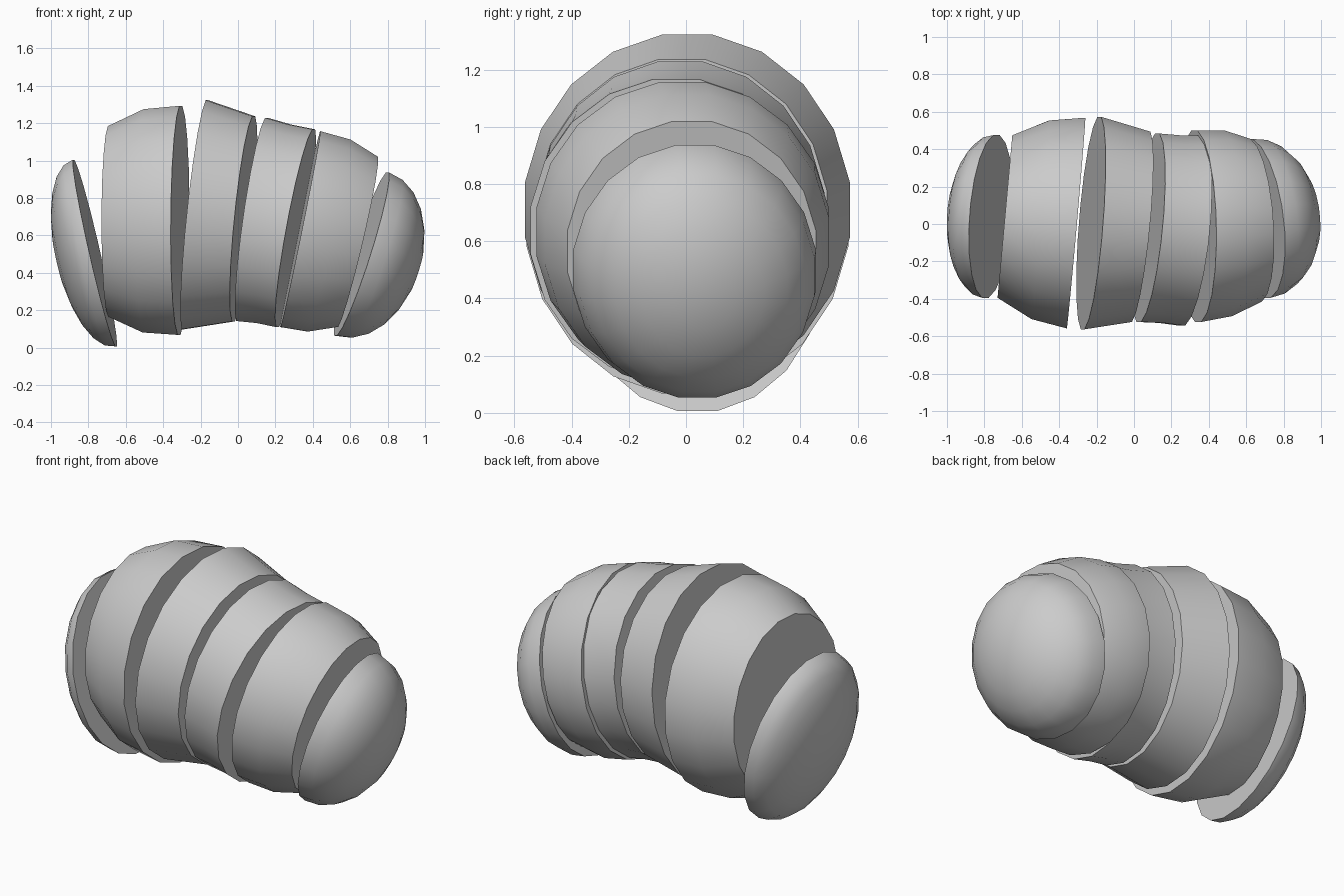
import bpy
import bmesh
from math import sin, cos, pi
from mathutils import Vector

cube = bpy.data.objects.get("Cube")
if cube:
    bpy.data.objects.remove(cube, do_unlink=True)

SIDES = 20
LEVELS = 6

# One matte grey for every slice
grey = bpy.data.materials.new("matte_grey")
grey.use_nodes = True
colour = (0.6, 0.6, 0.6, 1)
grey.diffuse_color = colour
shader = grey.node_tree.nodes["Principled BSDF"]
shader.inputs["Base Color"].default_value = colour
shader.inputs["Roughness"].default_value = 0.7


class Cut:
    """Tilted elliptical cut: centre, lean to the top edge, swing to the back edge."""

    def __init__(self, centre, lean, swing):
        self.centre = Vector(centre)
        self.up = Vector((lean[0], 0, lean[1]))
        self.back = Vector((swing[0], swing[1], 0))

    def ring(self, bm, scale=1.0, shift=Vector()):
        verts = []
        for i in range(SIDES):
            angle = 2 * pi * (i + 0.5) / SIDES
            offset = self.back * cos(angle) + self.up * sin(angle)
            verts.append(bm.verts.new(self.centre + shift + offset * scale))
        return verts

    def normal(self):
        return self.back.cross(self.up).normalized()


def blend(first, second, factor):
    """Cut lying between two others."""
    mid = Cut((0, 0, 0), (0, 0), (0, 0))
    for key in ("centre", "up", "back"):
        setattr(mid, key, getattr(first, key).lerp(getattr(second, key), factor))
    return mid


def bridge(bm, ring_a, ring_b):
    for i in range(SIDES):
        j = (i + 1) % SIDES
        bm.faces.new((ring_a[i], ring_a[j], ring_b[j], ring_b[i]))


def finish(bm, name):
    bmesh.ops.recalc_face_normals(bm, faces=bm.faces)
    mesh = bpy.data.meshes.new(name)
    bm.to_mesh(mesh)
    bm.free()
    mesh.materials.append(grey)
    obj = bpy.data.objects.new(name, mesh)
    bpy.context.collection.objects.link(obj)
    bpy.ops.object.select_all(action="DESELECT")
    obj.select_set(True)
    bpy.context.view_layer.objects.active = obj
    bpy.ops.object.shade_smooth_by_angle(angle=pi / 4)


def build_slice(name, left, right, bulge):
    """Thick slice with flat cuts at both ends and a bulging rind."""
    bm = bmesh.new()
    rings = [left.ring(bm), blend(left, right, 0.5).ring(bm, 1 + bulge), right.ring(bm)]
    bridge(bm, rings[0], rings[1])
    bridge(bm, rings[1], rings[2])
    bm.faces.new(rings[0])
    bm.faces.new(rings[2])
    finish(bm, name)


def build_end(name, cut, depth):
    """Rounded end piece: a half ellipsoid grown out of its cut."""
    bm = bmesh.new()
    axis = cut.normal()
    if axis.x * depth < 0:
        axis = -axis
    axis = axis * abs(depth) if axis.x * depth > 0 else -axis * abs(depth)
    previous = cut.ring(bm)
    bm.faces.new(previous)
    for level in range(1, LEVELS):
        angle = pi / 2 * level / LEVELS
        current = cut.ring(bm, cos(angle), axis * sin(angle))
        bridge(bm, previous, current)
        previous = current
    tip = bm.verts.new(cut.centre + axis)
    for i in range(SIDES):
        bm.faces.new((previous[i], previous[(i + 1) % SIDES], tip))
    finish(bm, name)


# Rounded ends
build_end("left_end_slice", Cut((-0.765, 0.04, 0.505), (-0.115, 0.505), (0.03, 0.44)), -0.21)
build_end("right_end_slice", Cut((0.66, 0.03, 0.5), (0.14, 0.442), (-0.05, 0.43)), 0.32)

# Middle slices
build_slice("wide_slice",
            Cut((-0.69, 0.04, 0.675), (0, 0.515), (0.04, 0.44)),
            Cut((-0.31, 0.005, 0.68), (0.005, 0.62), (0.05, 0.57)), 0.065)
build_slice("tall_slice",
            Cut((-0.23, 0.005, 0.71), (0.065, 0.62), (0.045, 0.575)),
            Cut((0.03, -0.015, 0.688), (0.055, 0.555), (0.05, 0.515)), 0.0)
build_slice("waist_slice",
            Cut((0.075, -0.02, 0.685), (0.078, 0.55), (0.05, 0.51)),
            Cut((0.308, -0.035, 0.638), (0.098, 0.535), (0.05, 0.515)), -0.01)
build_slice("shoulder_slice",
            Cut((0.333, -0.012, 0.633), (0.108, 0.53), (-0.01, 0.518)),
            Cut((0.638, 0.02, 0.565), (0.108, 0.46), (-0.03, 0.44)), 0.05)
